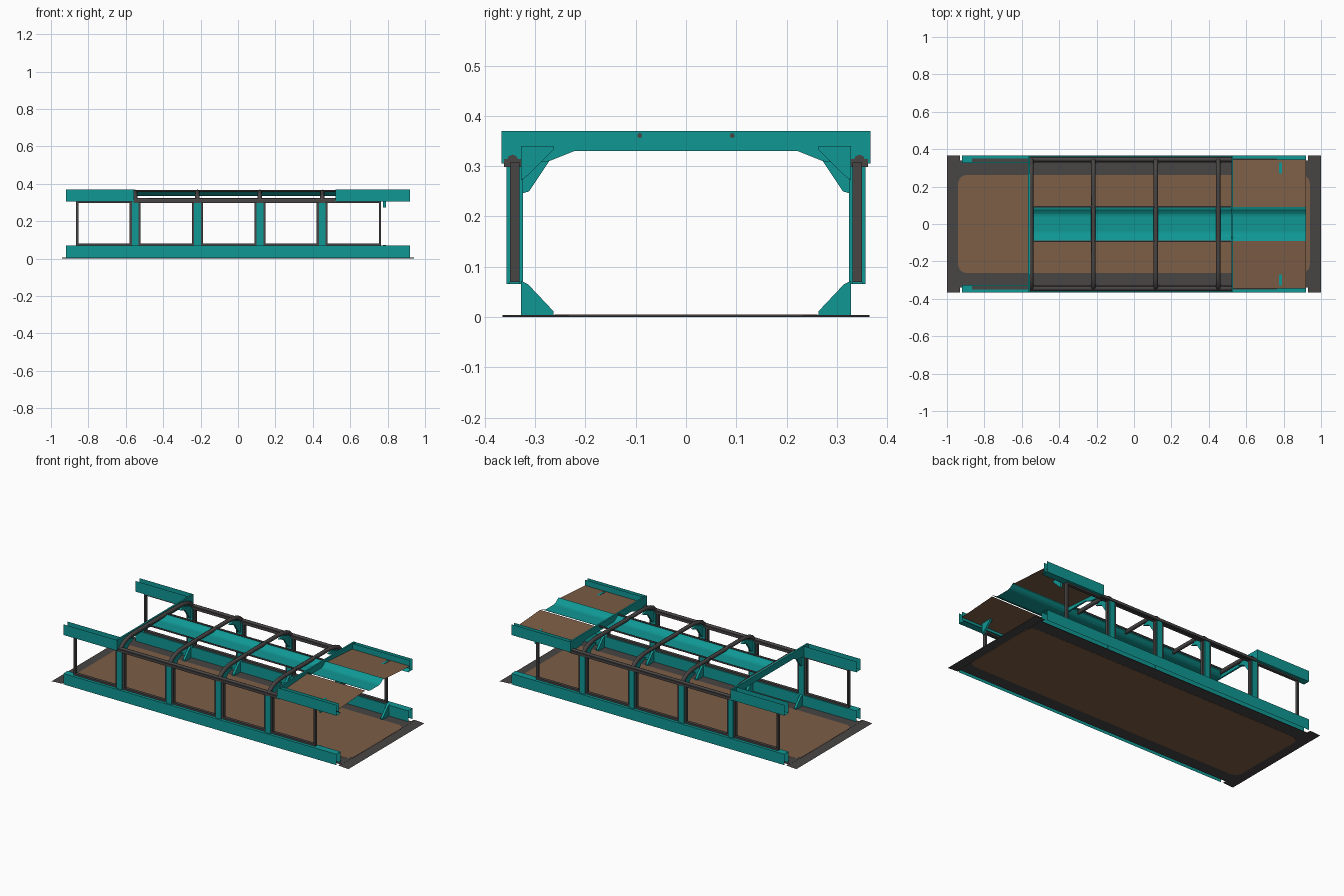
import bpy, bmesh, math

if "Cube" in bpy.data.objects:
    bpy.data.objects.remove(bpy.data.objects["Cube"])


def material(name, rgb):
    m = bpy.data.materials.new(name)
    m.diffuse_color = (*rgb, 1)
    m.use_nodes = True
    m.node_tree.nodes["Principled BSDF"].inputs["Base Color"].default_value = m.diffuse_color
    return m


TEAL = material("teal", (0.005, 0.31, 0.295))
DARK = material("dark_grey", (0.065, 0.058, 0.058))
BROWN = material("brown", (0.205, 0.112, 0.062))


def add_mesh(name, verts, faces, mat):
    me = bpy.data.meshes.new(name)
    me.from_pydata(verts, [], faces)
    me.materials.append(mat)
    ob = bpy.data.objects.new(name, me)
    bpy.context.collection.objects.link(ob)
    return ob


def fix_normals(ob):
    bm = bmesh.new()
    bm.from_mesh(ob.data)
    bmesh.ops.recalc_face_normals(bm, faces=bm.faces)
    bm.to_mesh(ob.data)
    bm.free()


def box(name, x, y, z, mat):
    v = [(a, b, c) for a in x for b in y for c in z]
    f = [(0, 1, 3, 2), (4, 6, 7, 5), (0, 4, 5, 1), (2, 3, 7, 6), (0, 2, 6, 4), (1, 5, 7, 3)]
    ob = add_mesh(name, v, f, mat)
    fix_normals(ob)
    return ob


def sheet(name, profile, x0, x1, mat):
    """Open (y, z) profile swept along x."""
    n = len(profile)
    v = [(x, y, z) for x in (x0, x1) for y, z in profile]
    return add_mesh(name, v, [(i, i + 1, n + i + 1, n + i) for i in range(n - 1)], mat)


def prism(name, pts, lo, hi, mat, axis="x"):
    """Closed outline extruded along x (outline in y, z) or z (outline in x, y)."""
    n = len(pts)
    v = [(h, a, b) if axis == "x" else (a, b, h) for h in (lo, hi) for a, b in pts]
    f = [tuple(range(n)), tuple(range(n, 2 * n))]
    f += [(i, (i + 1) % n, n + (i + 1) % n, n + i) for i in range(n)]
    ob = add_mesh(name, v, f, mat)
    fix_normals(ob)
    return ob


def pipe(name, pts, r, mat):
    cu = bpy.data.curves.new(name, "CURVE")
    cu.dimensions = "3D"
    cu.bevel_depth = r
    cu.bevel_resolution = 2
    cu.use_fill_caps = True
    sp = cu.splines.new("POLY")
    sp.points.add(len(pts) - 1)
    for p, c in zip(sp.points, pts):
        p.co = (*c, 1)
    cu.materials.append(mat)
    ob = bpy.data.objects.new(name, cu)
    bpy.context.collection.objects.link(ob)
    return ob


def span(s, a, b):
    return tuple(sorted((s * a, s * b)))


# floor: dark sheet with sloped wide ends, brown rounded inset
prism("floor_border", [(-0.94, -0.34), (0.94, -0.34), (0.94, 0.34), (-0.94, 0.34)],
      0.001, 0.004, DARK, "z")
for s in (-1, 1):
    add_mesh("floor_end_ramp", [(s * 0.93, -0.365, 0.004), (s * 0.93, 0.365, 0.004),
                                (s, 0.365, 0.0005), (s, -0.365, 0.0005)], [(0, 1, 2, 3)], DARK)
inset = []
for k, (cx, cy) in enumerate([(1, 1), (-1, 1), (-1, -1), (1, -1)]):
    for j in range(6):
        a = math.pi / 2 * (k + j / 5)
        inset.append((cx * 0.895 + 0.045 * math.cos(a), cy * 0.217 + 0.045 * math.sin(a)))
prism("floor_panel", inset, 0.0, 0.005, BROWN, "z")

POSTS = [-0.55, -0.217, 0.117, 0.45]
EDGES = [-0.883] + POSTS + [0.783]

for s in (-1, 1):
    # channel beams, bottom opening down and top opening up
    sheet("lower_beam", [(s * 0.367, 0.004), (s * 0.367, 0.07), (s * 0.325, 0.07), (s * 0.325, 0.004)],
          -0.92, 0.92, TEAL)
    for x0, x1, yi in ((-0.92, -0.56, 0.325), (0.52, 0.92, 0.343)):
        sheet("upper_beam", [(s * 0.367, 0.37), (s * 0.367, 0.305), (s * 0.325, 0.305),
                             (s * yi, 0.32), (s * yi, 0.37)], x0, x1, TEAL)
    # dark top rails over the wall
    box("wall_rail", (-0.56, 0.53), span(s, 0.327, 0.362), (0.298, 0.314), DARK)
    pipe("wall_rail_pipe", [(-0.56, s * 0.345, 0.312), (0.53, s * 0.345, 0.312)], 0.011, DARK)
    pipe("trough_rail", [(-0.56, s * 0.092, 0.361), (0.53, s * 0.092, 0.361)], 0.005, DARK)

    # window frames in the five bays
    for a, b in zip(EDGES, EDGES[1:]):
        a, b = a + 0.018, b - 0.018
        y = span(s, 0.331, 0.350)
        box("frame_side", (a, a + 0.011), y, (0.07, 0.305), DARK)
        box("frame_side", (b - 0.011, b), y, (0.07, 0.305), DARK)
        box("frame_sill", (a, b), y, (0.07, 0.081), DARK)
        box("frame_head", (a, b), y, (0.296, 0.307), DARK)

    # wall posts: two flanges and a web
    for x in POSTS:
        box("post_outer_flange", (x - 0.018, x + 0.018), span(s, 0.350, 0.357), (0.066, 0.305), TEAL)
        box("post_inner_flange", (x - 0.018, x + 0.018), span(s, 0.324, 0.331), (0.066, 0.305), TEAL)
        box("post_web", (x - 0.005, x + 0.005), span(s, 0.331, 0.350), (0.066, 0.305), TEAL)
        prism("arch_bracket", [(s * 0.328, 0.245), (s * 0.312, 0.25), (s * 0.272, 0.31),
                               (s * 0.222, 0.33), (s * 0.26, 0.342), (s * 0.328, 0.315)],
              x - 0.006, x + 0.006, TEAL)

    # corner gussets on the floor, and the pair under the roof
    for x in POSTS + [0.783]:
        prism("floor_gusset", [(s * 0.328, 0.004), (s * 0.264, 0.004), (s * 0.264, 0.012),
                               (s * 0.314, 0.065), (s * 0.328, 0.072)], x - 0.007, x + 0.007, TEAL)
    prism("roof_gusset", [(s * 0.328, 0.34), (s * 0.264, 0.34), (s * 0.264, 0.332),
                          (s * 0.314, 0.282), (s * 0.328, 0.272)], 0.776, 0.79, TEAL)

    # brown roof panel at the right end
    sheet("roof_panel", [(s * 0.344, 0.335), (s * 0.09, 0.352)], 0.53, 0.92, BROWN)

# cross pieces where the end beams meet the open middle
half = [(0.367, 0.37), (0.367, 0.305), (0.325, 0.305), (0.272, 0.31), (0.222, 0.33)]
outline = half + [(-y, z) for y, z in reversed(half)]
for x in (-0.562, 0.525):
    prism("cross_piece", outline, x - 0.005, x + 0.005, TEAL)

# shallow ceiling trough along the centre
trough = [(0.09, 0.358), (0.078, 0.354), (0.066, 0.344), (0.054, 0.337), (0.04, 0.334)]
trough += [(-y, z) for y, z in reversed(trough)]
sheet("ceiling_trough", trough, -0.56, 0.92, TEAL)

# curved dark arch pipes
arch = [(0.345, 0.300), (0.340, 0.318), (0.325, 0.332), (0.295, 0.346), (0.25, 0.355), (0.2, 0.357)]
arch += [(-y, z) for y, z in reversed(arch)]
for x in POSTS:
    ob = pipe("roof_arch", [(x, y, z) for y, z in arch], 0.012, DARK)
